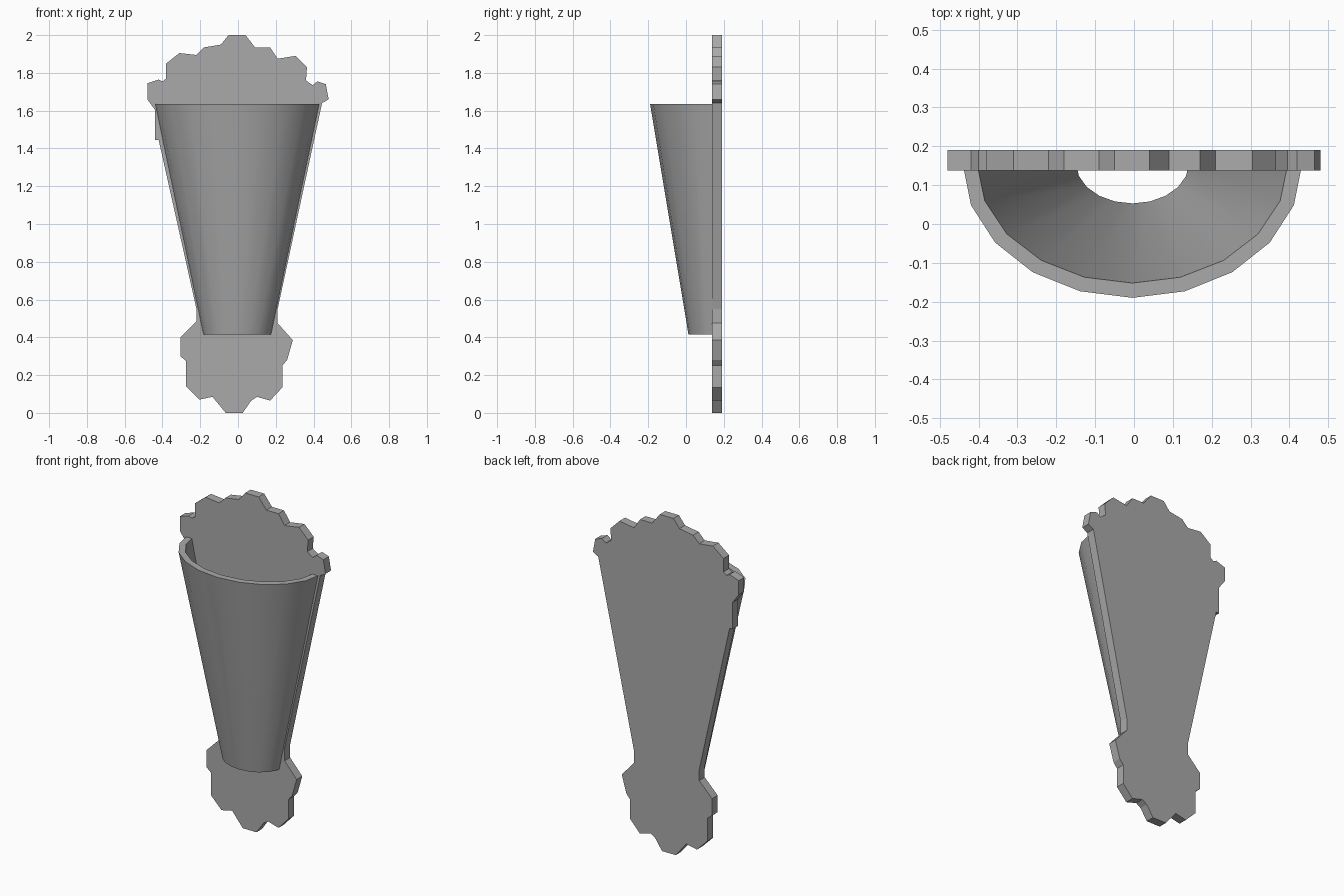
import bpy, bmesh, math

cube = bpy.data.objects.get("Cube")
if cube:
    bpy.data.objects.remove(cube)

grey = bpy.data.materials.new("plain grey")
grey.use_nodes = True
colour = (0.4, 0.4, 0.4, 1)
grey.diffuse_color = colour
grey.node_tree.nodes["Principled BSDF"].inputs["Base Color"].default_value = colour


def make_object(name, bm):
    bmesh.ops.recalc_face_normals(bm, faces=bm.faces[:])
    mesh = bpy.data.meshes.new(name)
    bm.to_mesh(mesh)
    bm.free()
    mesh.materials.append(grey)
    ob = bpy.data.objects.new(name, mesh)
    bpy.context.collection.objects.link(ob)
    return ob


# Back plate: ornamental outline (x, z), clockwise from the crest, extruded back
outline = [
    (-.05, 2), (.04, 2), (.09, 1.935), (.17, 1.935), (.21, 1.875), (.305, 1.89),
    (.365, 1.83), (.36, 1.76), (.395, 1.735), (.42, 1.755), (.465, 1.74),
    (.48, 1.66), (.445, 1.64), (.21, .55), (.21, .475), (.29, .385),
    (.26, .28), (.235, .25), (.235, .135), (.17, .065), (.1, .085), (.07, .065),
    (.025, 0), (-.065, 0), (-.135, .085), (-.205, .07), (-.275, .14),
    (-.275, .275), (-.305, .3), (-.305, .4), (-.22, .485), (-.22, .55),
    (-.42, 1.445), (-.44, 1.445), (-.44, 1.605), (-.48, 1.66), (-.48, 1.745),
    (-.42, 1.765), (-.4, 1.755), (-.38, 1.77), (-.38, 1.85), (-.31, 1.905),
    (-.22, 1.895), (-.18, 1.935), (-.09, 1.95)]
FRONT, BACK = 0.138, 0.19
bm = bmesh.new()
face = bm.faces.new([bm.verts.new((x, FRONT, z)) for x, z in outline])
ext = bmesh.ops.extrude_face_region(bm, geom=[face], use_keep_orig=True)
moved = [g for g in ext["geom"] if isinstance(g, bmesh.types.BMVert)]
bmesh.ops.translate(bm, verts=moved, vec=(0, BACK - FRONT, 0))
make_object("back_plate", bm)

# Pocket: tapered, open half tube with a thick wall, its ends sunk in the plate
CX, CY, STEPS = -0.004, 0.155, 10
bm = bmesh.new()


def arc(rx, ry, z):
    angles = [math.pi * i / STEPS for i in range(STEPS + 1)]
    return [bm.verts.new((CX - rx * math.cos(a), CY - ry * math.sin(a), z)) for a in angles]


rings = [arc(.437, .345, 1.635), arc(.4, .307, 1.635),
         arc(.145, .102, .415), arc(.182, .142, .415)]
for k in range(4):
    a, b = rings[k], rings[(k + 1) % 4]
    for i in range(STEPS):
        bm.faces.new((a[i], a[i + 1], b[i + 1], b[i]))
for end in (0, -1):
    bm.faces.new([r[end] for r in rings])
pocket = make_object("pocket", bm)
bpy.ops.object.select_all(action='DESELECT')
pocket.select_set(True)
bpy.context.view_layer.objects.active = pocket
bpy.ops.object.shade_smooth_by_angle(angle=math.radians(35))
